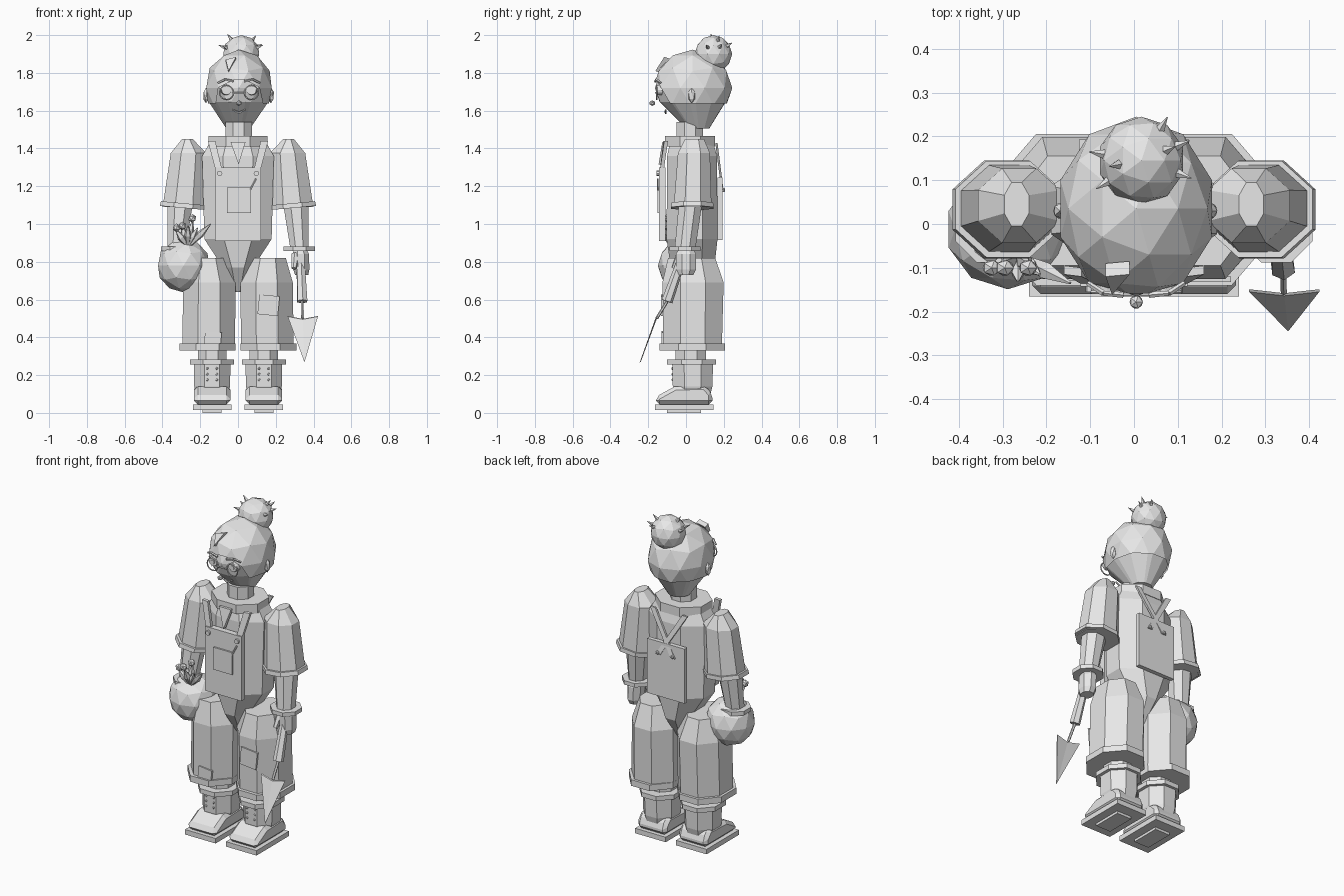
import bpy, bmesh, math
from mathutils import Vector, Matrix

grey = bpy.data.materials.new("plain grey")
grey.diffuse_color = (0.8, 0.8, 0.8, 1)


def finish(name, bm):
    bmesh.ops.recalc_face_normals(bm, faces=bm.faces)
    me = bpy.data.meshes.new(name)
    bm.to_mesh(me)
    bm.free()
    me.materials.append(grey)
    ob = bpy.data.objects.new(name, me)
    bpy.context.collection.objects.link(ob)
    return ob


def tube(name, rings, n=8):
    """Closed loft of level rings (x, y, z, half width, half depth)."""
    bm = bmesh.new()
    k, loops = math.cos(math.pi / n), []
    for x, y, z, rx, ry in rings:
        angles = [math.tau * (i + 0.5) / n for i in range(n)]
        loops.append([bm.verts.new((x + rx / k * math.cos(a), y + ry / k * math.sin(a), z)) for a in angles])
    for a, b in zip(loops, loops[1:]):
        for i in range(n):
            j = (i + 1) % n
            bm.faces.new((a[i], a[j], b[j], b[i]))
    bm.faces.new(loops[0])
    bm.faces.new(loops[-1])
    return finish(name, bm)


def rod(name, p, q, r1, r2, n=6):
    p, q = Vector(p), Vector(q)
    d = q - p
    m = Matrix.Translation((p + q) / 2) @ d.to_track_quat('Z', 'Y').to_matrix().to_4x4()
    bm = bmesh.new()
    bmesh.ops.create_cone(bm, cap_ends=True, segments=n, radius1=r1, radius2=r2, depth=d.length, matrix=m)
    return finish(name, bm)


def plate(name, pts, thick):
    """Flat polygon pushed out by a thickness vector."""
    bm = bmesh.new()
    f = bm.faces.new([bm.verts.new(p) for p in pts])
    ext = bmesh.ops.extrude_face_region(bm, geom=[f], use_keep_orig=True)
    bmesh.ops.translate(bm, verts=[v for v in ext["geom"] if isinstance(v, bmesh.types.BMVert)], vec=thick)
    return finish(name, bm)


def box(name, c, size, rot=0.0):
    bm = bmesh.new()
    bmesh.ops.create_cube(bm, size=1, matrix=Matrix.Translation(c) @ Matrix.Rotation(rot, 4, 'Y') @ Matrix.Diagonal((*size, 1)))
    return finish(name, bm)


def ball_mesh(c, size, sub):
    bm = bmesh.new()
    bmesh.ops.create_icosphere(bm, subdivisions=sub, radius=1, matrix=Matrix.Translation(c) @ Matrix.Diagonal((*size, 1)))
    return bm


def cut(bm, co, no):
    """Remove everything on the side the normal points to."""
    bmesh.ops.bisect_plane(bm, geom=bm.verts[:] + bm.edges[:] + bm.faces[:],
                           plane_co=co, plane_no=no, clear_outer=True)


# head: ball cut level, then tapered down to the chin
HEAD = (0.005, 0.035, 1.72)
bm = ball_mesh(HEAD, (0.176, 0.2, 0.195), 2)
cut(bm, (0, 0, 1.645), (0, 0, -1))
rim = [e for e in bm.edges if e.is_boundary]
ext = bmesh.ops.extrude_edge_only(bm, edges=rim)["geom"]
low = [v for v in ext if isinstance(v, bmesh.types.BMVert)]
for v in low:
    v.co = (v.co.x * 0.4, 0.062 + (v.co.y - 0.035) * 0.35, 1.505)
bmesh.ops.holes_fill(bm, edges=[e for e in bm.edges if e.is_boundary], sides=0)
finish("head", bm)

# hair shell leaving the face free, and a bun with pins
bm = ball_mesh(HEAD, (0.182, 0.21, 0.203), 2)
cut(bm, (0, 0, 1.637), (0, 0, -1))
cut(bm, (0, -0.17, 1.785), (0, -0.85, -0.5))
finish("hair", bm)
BUN = Vector((0.017, 0.145, 1.9))
finish("hair_bun", ball_mesh(BUN, (0.1, 0.1, 0.1), 2))
for d in [(-0.9, 0.15, 0.35), (-0.8, -0.5, 0.35), (0.45, 0.75, 0.45), (0.85, 0.35, 0.4),
          (0.85, -0.3, 0.35), (-0.55, -0.1, 0.8), (0.6, 0.25, 0.75)]:
    d = Vector(d).normalized()
    rod("bun_pin", BUN + d * 0.085, BUN + d * 0.13, 0.014, 0.001, 5)
plate("hair_clip", [(-0.065, -0.12, 1.87), (-0.01, -0.115, 1.885), (-0.05, -0.162, 1.81)], (0, 0.03, -0.01))

# face
for s in (-1, 1):
    rod("eye", (0.005 + s * 0.068, -0.12, 1.71), (0.005 + s * 0.066, -0.153, 1.71), 0.03, 0.026, 12)
    rod("pupil", (0.005 + s * 0.066, -0.15, 1.71), (0.005 + s * 0.066, -0.158, 1.71), 0.012, 0.012, 8)
    bpy.ops.mesh.primitive_torus_add(major_segments=16, minor_segments=5, major_radius=0.036, minor_radius=0.004,
                                     location=(0.005 + s * 0.066, -0.156, 1.695), rotation=(math.pi / 2, 0, 0))
    bpy.context.object.name = "spectacle_rim"
    bpy.context.object.data.materials.append(grey)
    path = [(0.03, -0.162, 1.755), (0.075, -0.158, 1.765), (0.11, -0.135, 1.748)]
    for a, b in zip(path, path[1:]):
        rod("eyebrow", (0.005 + s * a[0], *a[1:]), (0.005 + s * b[0], *b[1:]), 0.007, 0.006, 5)
    rod("mouth", (0.005, -0.108, 1.588), (0.005 + s * 0.035, -0.108, 1.605), 0.006, 0.004, 5)
    finish("ear", ball_mesh((0.003 + s * 0.172, 0.03, 1.68), (0.017, 0.02, 0.042), 1))
rod("spectacle_bridge", (-0.03, -0.162, 1.695), (0.04, -0.162, 1.695), 0.004, 0.004, 5)
finish("nose", ball_mesh((0.005, -0.178, 1.64), (0.017, 0.017, 0.015), 1))

# neck, collar and torso
tube("neck", [(0.003, 0.02, 1.4, 0.07, 0.07), (0.003, 0.02, 1.54, 0.07, 0.07)])
tube("collar", [(0, 0.022, 1.41, 0.155, 0.132), (0, 0.022, 1.465, 0.155, 0.132)])
tube("torso", [(0, 0.035, 0.64, 0.025, 0.035), (0, 0.035, 0.77, 0.08, 0.115), (0, 0.032, 0.92, 0.178, 0.135),
               (0, 0.032, 1.36, 0.19, 0.132), (0, 0.03, 1.43, 0.15, 0.115)])

# overall bibs, pocket, straps, buttons, neckerchief
box("front_bib", (0, -0.125, 1.105), (0.245, 0.035, 0.39))
box("back_bib", (0, 0.18, 1.08), (0.25, 0.025, 0.33))
box("bib_pocket", (0.004, -0.146, 1.125), (0.127, 0.012, 0.135))
rod("pocket_tool", (0.065, -0.15, 1.18), (0.097, -0.15, 1.24), 0.005, 0.005, 5)
for s in (-1, 1):
    plate("front_strap", [(s * 0.08, -0.14, 1.27), (s * 0.115, -0.14, 1.27),
                          (s * 0.16, -0.115, 1.44), (s * 0.12, -0.12, 1.44)], (0, 0.02, 0))
    rod("strap_button", (s * 0.097, -0.135, 1.268), (s * 0.097, -0.155, 1.268), 0.014, 0.014, 8)
    plate("back_strap", [(s * 0.09, 0.155, 1.43), (s * 0.125, 0.155, 1.43),
                         (-s * 0.035, 0.188, 1.17), (-s * 0.065, 0.188, 1.17)], (0, 0.012, 0))
    finish("back_button", ball_mesh((-s * 0.05, 0.199, 1.18), (0.012, 0.01, 0.012), 1))
plate("neckerchief", [(-0.04, -0.125, 1.435), (0.04, -0.125, 1.435), (0.003, -0.145, 1.315)], (0, 0.025, 0))

for s in (-1, 1):
    # arms
    tube("sleeve", [(s * 0.287, 0.035, 1.09, 0.112, 0.1), (s * 0.262, 0.042, 1.375, 0.094, 0.085),
                    (s * 0.268, 0.045, 1.45, 0.028, 0.05)])
    cuff = tube("sleeve_cuff", [(s * 0.29, 0.033, 1.085, 0.123, 0.112), (s * 0.288, 0.034, 1.11, 0.121, 0.11)])
    cuff.data.transform(Matrix.Translation((s * 0.29, 0, 1.1)) @ Matrix.Rotation(-s * 0.09, 4, 'Y')
                        @ Matrix.Translation((-s * 0.29, 0, -1.1)))
    tube("forearm", [(s * 0.325, -0.005, 0.87, 0.048, 0.055), (s * 0.305, 0.025, 1.12, 0.068, 0.062)])
    tube("wrist_cuff", [(s * 0.325, -0.005, 0.858, 0.083, 0.083), (s * 0.325, -0.005, 0.882, 0.083, 0.083)])
    tube("hand", [(s * 0.337, -0.002, 0.73, 0.035, 0.04), (s * 0.335, 0, 0.76, 0.043, 0.054),
                  (s * 0.333, 0, 0.84, 0.043, 0.054), (s * 0.33, 0, 0.862, 0.035, 0.04)])
    rod("thumb", (s * 0.305, -0.03, 0.84), (s * 0.296, -0.065, 0.765), 0.022, 0.014, 6)

    # trouser legs with hems
    tube("trouser_leg", [(s * 0.155, 0.035, 0.35, 0.14, 0.155), (s * 0.152, 0.037, 0.69, 0.138, 0.162),
                         (s * 0.158, 0.03, 0.82, 0.095, 0.125)])
    tube("trouser_hem", [(s * 0.162, 0.033, 0.33, 0.148, 0.173), (s * 0.162, 0.033, 0.367, 0.148, 0.173)])

    # boots
    X = s * 0.137
    tube("ankle", [(X, 0.025, 0.24, 0.076, 0.08), (X, 0.025, 0.36, 0.076, 0.08)])
    tube("boot_cuff", [(X, 0.03, 0.255, 0.116, 0.13), (X, 0.03, 0.283, 0.116, 0.13)])
    tube("boot_shaft", [(X, 0.035, 0.1, 0.085, 0.095), (X, 0.035, 0.14, 0.095, 0.105), (X, 0.035, 0.26, 0.097, 0.108)])
    side = [(-0.16, 0.045), (-0.16, 0.085), (-0.06, 0.14), (0.1, 0.145), (0.14, 0.1), (0.14, 0.045)]
    shoe = plate("shoe", [(X - 0.096, y, z) for y, z in side], (0.192, 0, 0))
    bev = shoe.modifiers.new("rounded", 'BEVEL')
    bev.width, bev.segments = 0.035, 1
    box("shoe_sole", (X, -0.01, 0.03), (0.205, 0.31, 0.03))
    box("sole_tread", (X, -0.01, 0.009), (0.1, 0.18, 0.018))
    for z in (0.175, 0.205, 0.235):
        for x in (-0.025, 0.025):
            finish("boot_eyelet", ball_mesh((X + x, -0.073, z), (0.007, 0.005, 0.007), 1))

# knee patches
box("thigh_patch", (0.162, -0.126, 0.57), (0.108, 0.012, 0.105), 0.1)
box("knee_patch", (-0.133, -0.123, 0.395), (0.088, 0.012, 0.07), 0.1)

# trowel held in one hand
rod("trowel_handle", (0.332, -0.03, 0.79), (0.34, -0.1, 0.59), 0.024, 0.03, 6)
rod("trowel_stem", (0.34, -0.1, 0.59), (0.342, -0.155, 0.5), 0.008, 0.008, 6)
for s in (-1, 1):
    plate("trowel_blade", [(0.343, -0.164, 0.495), (0.343 + s * 0.08, -0.155, 0.51), (0.352, -0.245, 0.268)],
          (0, 0.006, 0.003))

# root vegetable with leaves and buds in the other hand
finish("root_vegetable", ball_mesh((-0.288, -0.012, 0.78), (0.142, 0.137, 0.142), 2))
root = (-0.265, -0.075, 0.88)
for x, y, z in [(-0.33, -0.1, 0.97), (-0.3, -0.085, 1.0), (-0.265, -0.13, 0.99),
                (-0.215, -0.115, 0.98), (-0.145, -0.135, 1.0), (-0.24, -0.09, 1.02)]:
    mid = [a + (b - a) * 0.55 for a, b in zip(root, (x, y, z))]
    rod("leaf_stalk", root, mid, 0.009, 0.02, 5)
    rod("leaf_tip", mid, (x, y, z), 0.02, 0.003, 5)
for x, z in [(-0.325, 0.98), (-0.295, 0.99), (-0.242, 1.03)]:
    finish("leaf_bud", ball_mesh((x, -0.1, z), (0.023, 0.02, 0.023), 1))
